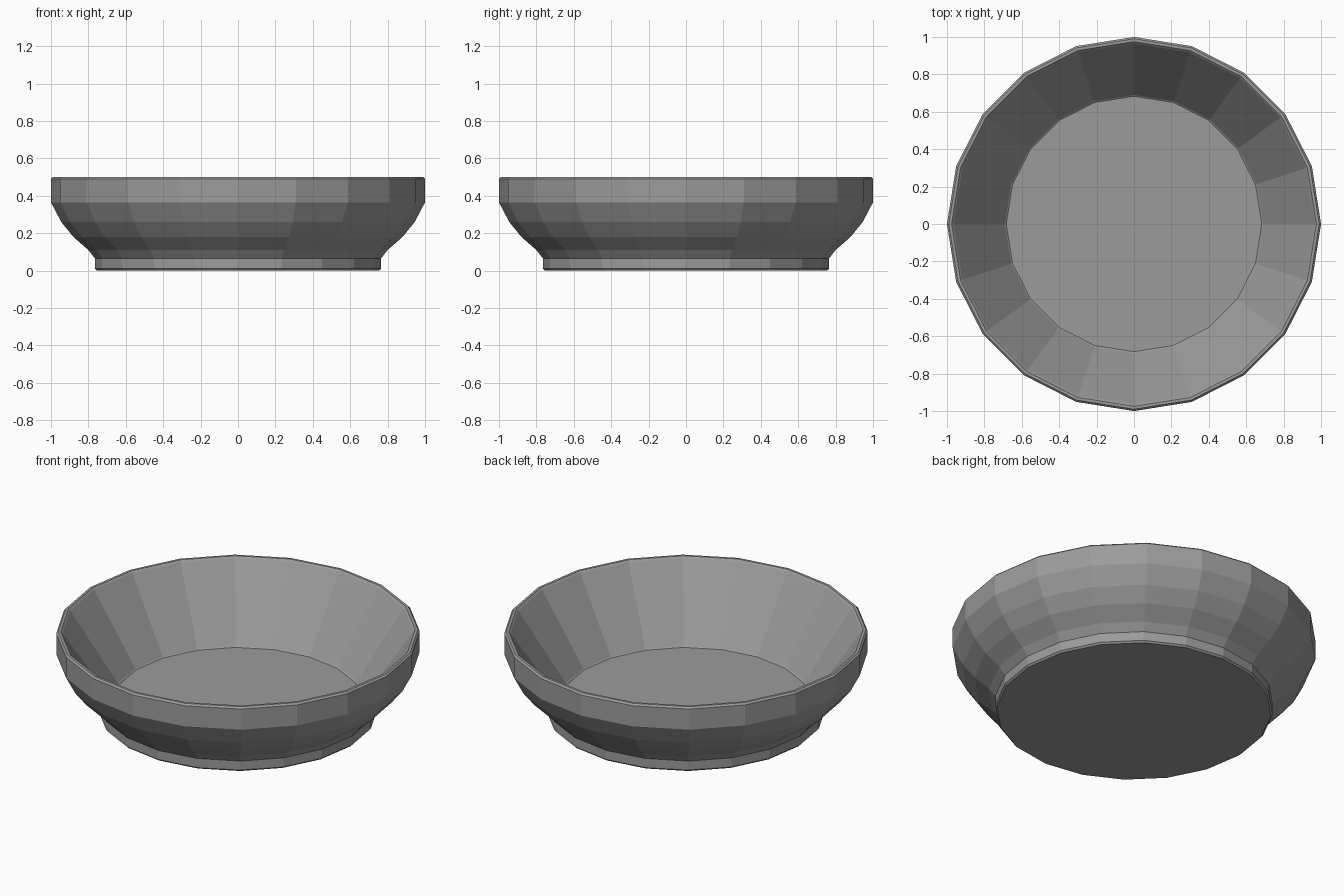
import bpy
import bmesh
from math import cos, sin, tau

SIDES = 20

if "Cube" in bpy.data.objects:
    bpy.data.objects.remove(bpy.data.objects["Cube"], do_unlink=True)


def make_material(name, colour):
    mat = bpy.data.materials.new(name)
    mat.use_nodes = True
    mat.diffuse_color = colour
    mat.node_tree.nodes["Principled BSDF"].inputs["Base Color"].default_value = colour
    return mat


def lathe(name, profile, mat):
    """Turn a (radius, height) profile into a closed faceted solid."""
    bm = bmesh.new()
    rings = [
        [bm.verts.new((r * cos(tau * i / SIDES), r * sin(tau * i / SIDES), z))
         for i in range(SIDES)]
        for r, z in profile
    ]
    for low, high in zip(rings, rings[1:]):
        for i in range(SIDES):
            j = (i + 1) % SIDES
            bm.faces.new((low[i], low[j], high[j], high[i]))
    # Flat underside and inner floor
    bm.faces.new(reversed(rings[0]))
    bm.faces.new(rings[-1])
    bmesh.ops.recalc_face_normals(bm, faces=bm.faces)
    mesh = bpy.data.meshes.new(name)
    bm.to_mesh(mesh)
    bm.free()
    mesh.materials.append(mat)
    obj = bpy.data.objects.new(name, mesh)
    bpy.context.collection.objects.link(obj)
    return obj


grey = make_material("stone grey", (0.33, 0.33, 0.33, 1))

# Foot ring, rounded outer wall, bevelled rim, sloping inner wall, floor
foot = [(0.755, 0.0), (0.765, 0.01), (0.765, 0.065)]
outer_wall = [(0.80, 0.11), (0.88, 0.18), (0.945, 0.26), (1.0, 0.365)]
rim = [(1.0, 0.49), (0.99, 0.5), (0.975, 0.5), (0.965, 0.49)]
inner_wall = [(0.69, 0.085), (0.683, 0.08)]

lathe("bowl", foot + outer_wall + rim + inner_wall, grey)
